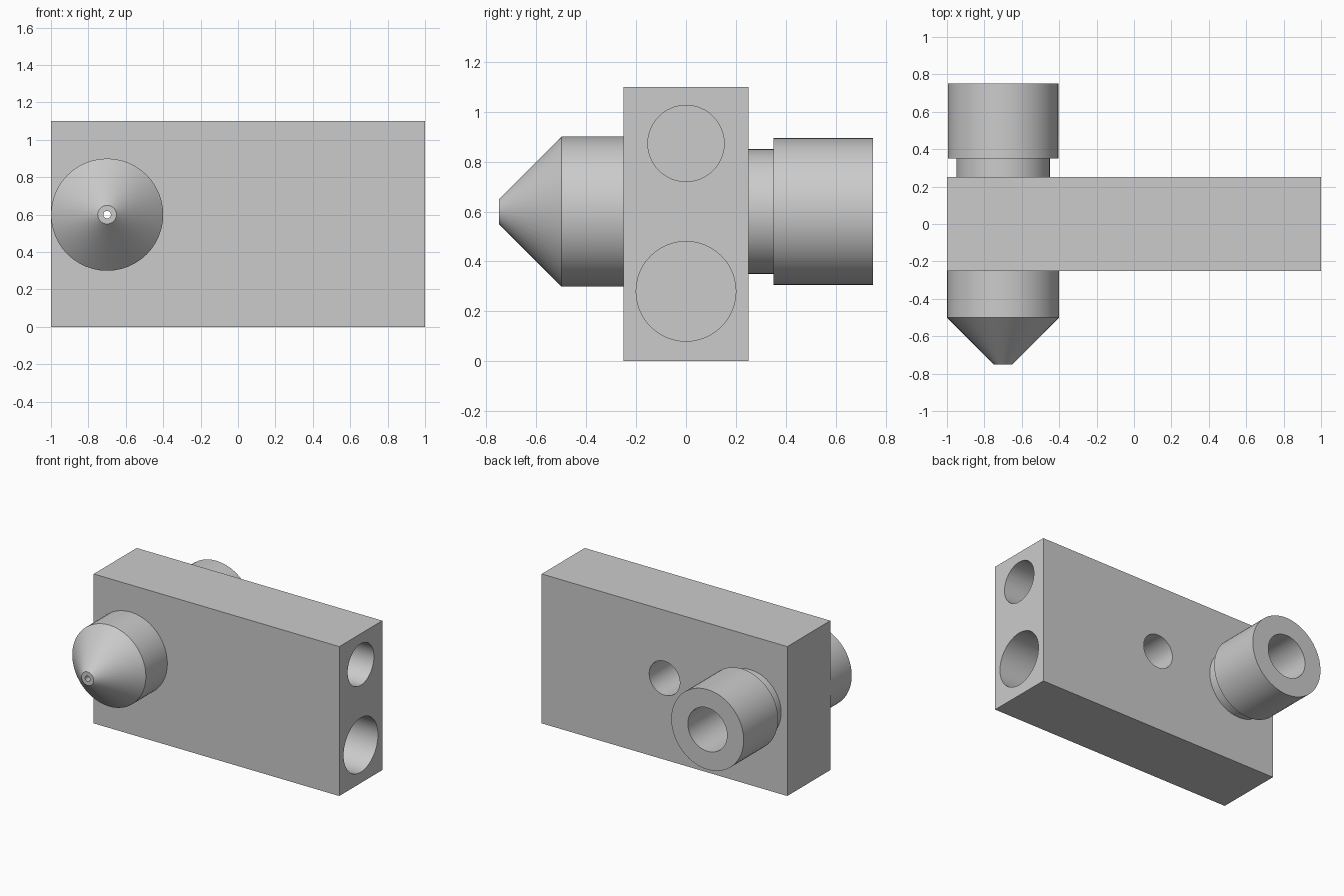
import bpy
import bmesh
import math
from mathutils import Matrix, Vector

cube = bpy.data.objects.get("Cube")
if cube:
    bpy.data.objects.remove(cube, do_unlink=True)

SEGMENTS = 48
AXIS_X, AXIS_Z = -0.7, 0.6      # shared axis of nozzle, bore and tube
BORE = 0.16

metal = bpy.data.materials.new("light_grey_metal")
metal.use_nodes = True
grey = (0.6, 0.6, 0.6, 1)
metal.diffuse_color = grey
metal.node_tree.nodes["Principled BSDF"].inputs["Base Color"].default_value = grey


def add_object(name, bm):
    bmesh.ops.recalc_face_normals(bm, faces=bm.faces)
    mesh = bpy.data.meshes.new(name)
    bm.to_mesh(mesh)
    bm.free()
    mesh.materials.append(metal)
    obj = bpy.data.objects.new(name, mesh)
    bpy.context.collection.objects.link(obj)
    return obj


def activate(obj):
    bpy.ops.object.select_all(action='DESELECT')
    obj.select_set(True)
    bpy.context.view_layer.objects.active = obj


def smooth(obj):
    activate(obj)
    bpy.ops.object.shade_smooth_by_angle(angle=math.radians(30))


def lathe(name, profile):
    """Spin a closed (radius, y) outline around the nozzle axis."""
    bm = bmesh.new()
    verts = [bm.verts.new((AXIS_X + r, y, AXIS_Z)) for r, y in profile]
    edges = [bm.edges.new((a, b)) for a, b in zip(verts, verts[1:] + verts[:1])]
    bmesh.ops.spin(bm, geom=verts + edges, cent=(AXIS_X, 0, AXIS_Z),
                   axis=(0, 1, 0), angle=math.tau, steps=SEGMENTS)
    bmesh.ops.remove_doubles(bm, verts=bm.verts, dist=0.0001)
    obj = add_object(name, bm)
    smooth(obj)
    return obj


def drill(target, name, start, end, radius):
    """Cut a round hole between two points."""
    start, end = Vector(start), Vector(end)
    way = end - start
    turn = way.to_track_quat('Z', 'Y').to_matrix().to_4x4()
    bm = bmesh.new()
    bmesh.ops.create_cone(bm, cap_ends=True, segments=SEGMENTS, radius1=radius,
                          radius2=radius, depth=way.length,
                          matrix=Matrix.Translation((start + end) / 2) @ turn)
    cutter = add_object(name, bm)
    cutter.hide_render = True
    mod = target.modifiers.new(name, 'BOOLEAN')
    mod.operation = 'DIFFERENCE'
    mod.solver = 'EXACT'
    mod.object = cutter
    activate(target)
    bpy.ops.object.modifier_apply(modifier=mod.name)
    bpy.data.objects.remove(cutter, do_unlink=True)


# Heater block with blind holes in its end and back, and a through bore
bm = bmesh.new()
bmesh.ops.create_cube(bm, size=1, matrix=Matrix.Translation((0, 0, 0.55))
                      @ Matrix.Diagonal((2, 0.5, 1.1, 1)))
block = add_object("heater_block", bm)
drill(block, "heater_hole", (1.1, 0, 0.28), (-0.4, 0, 0.28), 0.2)
drill(block, "sensor_hole", (1.1, 0, 0.873), (-0.4, 0, 0.873), 0.153)
drill(block, "screw_hole", (0, 0.35, 0.6), (0, -0.15, 0.6), 0.125)
drill(block, "through_bore", (AXIS_X, 0.4, AXIS_Z), (AXIS_X, -0.4, AXIS_Z), BORE)
smooth(block)

# Conical nozzle on the front
lathe("nozzle", [(BORE, -0.25), (0.3, -0.25), (0.3, -0.5), (0.05, -0.75),
                 (0.02, -0.75), (0.02, -0.66), (BORE, -0.5)])

# Necked feed tube on the back
lathe("feed_tube", [(BORE, 0.25), (0.25, 0.25), (0.25, 0.35), (0.295, 0.35),
                    (0.295, 0.75), (BORE, 0.75)])
